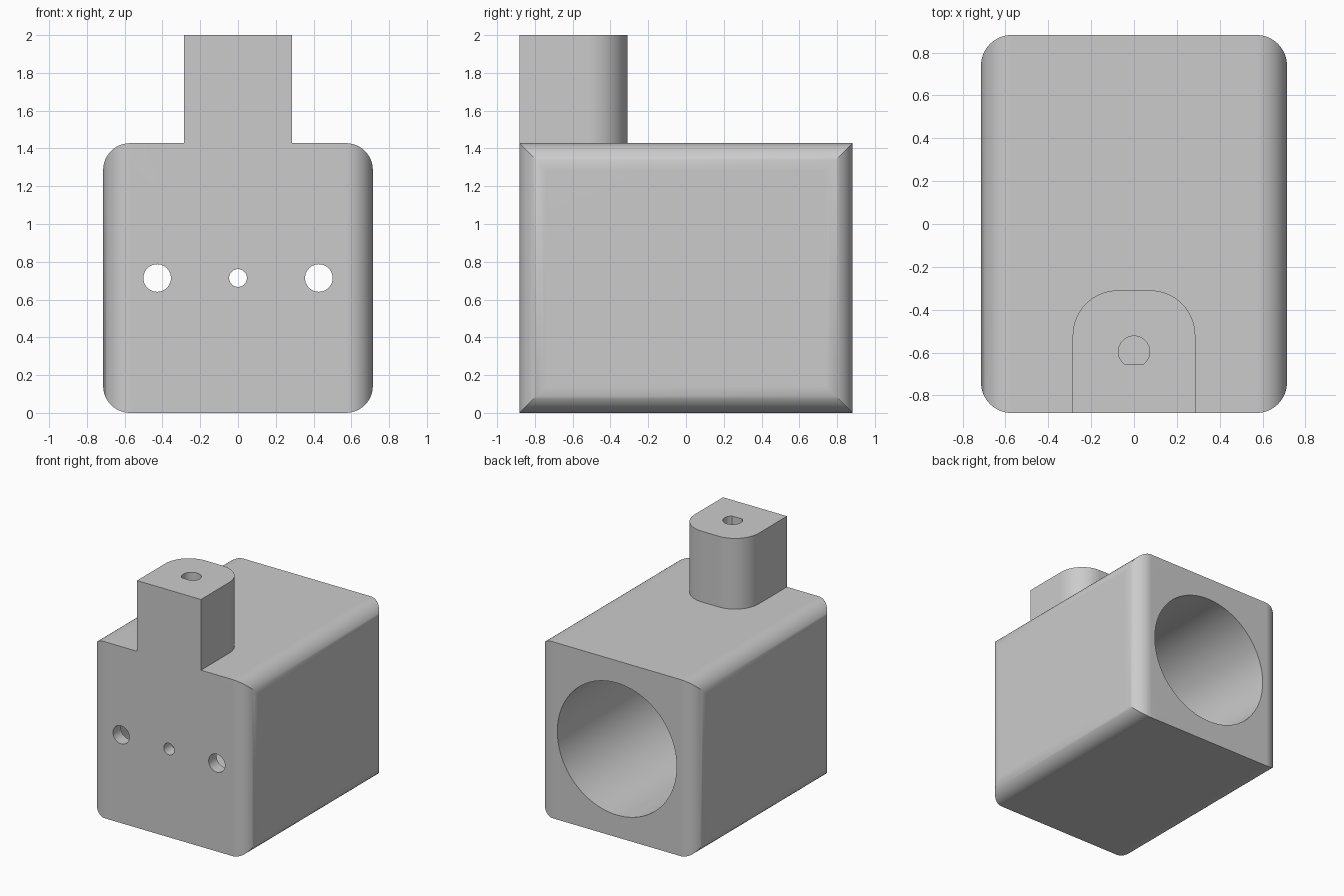
import bpy, bmesh, math
from mathutils import Vector

default = bpy.data.objects.get("Cube")
if default:
    bpy.data.objects.remove(default, do_unlink=True)

WIDTH, DEPTH, HEIGHT = 1.428, 1.764, 1.428
FILLET = 0.143
FRONT = -DEPTH / 2
MID = HEIGHT / 2


def arc(cx, cy, r, a0, a1, steps):
    angles = [math.radians(a0 + (a1 - a0) * i / steps) for i in range(steps + 1)]
    return [(cx + r * math.cos(a), cy + r * math.sin(a)) for a in angles]


def circle(cx, cy, r, steps):
    return arc(cx, cy, r, 0, 360, steps)[:-1]


def rounded_rect(cx, cy, w, h, r):
    x, y = w / 2 - r, h / 2 - r
    corners = [(x, y), (-x, y), (-x, -y), (x, -y)]
    return [p for i, (u, v) in enumerate(corners)
            for p in arc(cx + u, cy + v, r, 90 * i, 90 * i + 90, 12)]


def prism(name, outline, start, end, axis):
    """Extrude a closed outline along z (outline in x, y) or y (outline in x, z)."""
    place = (lambda u, v, t: (u, v, t)) if axis == 'Z' else (lambda u, v, t: (u, t, v))
    bm = bmesh.new()
    face = bm.faces.new([bm.verts.new(place(u, v, start)) for u, v in outline])
    out = bmesh.ops.extrude_face_region(bm, geom=[face], use_keep_orig=True)
    moved = [g for g in out["geom"] if isinstance(g, bmesh.types.BMVert)]
    bmesh.ops.translate(bm, verts=moved, vec=Vector(place(0, 0, end - start)))
    bmesh.ops.recalc_face_normals(bm, faces=bm.faces)
    mesh = bpy.data.meshes.new(name)
    bm.to_mesh(mesh)
    bm.free()
    obj = bpy.data.objects.new(name, mesh)
    bpy.context.collection.objects.link(obj)
    return obj


def combine(target, tool, operation):
    """Apply a boolean and discard the tool object."""
    tool.hide_render = True
    mod = target.modifiers.new(operation.title(), 'BOOLEAN')
    mod.operation, mod.object, mod.solver = operation, tool, 'EXACT'
    bpy.context.view_layer.objects.active = target
    bpy.ops.object.modifier_apply(modifier=mod.name)
    bpy.data.objects.remove(tool, do_unlink=True)


# Housing block: fillets on the side edges, mitred at the corners
housing = prism("housing", rounded_rect(0, MID, WIDTH, HEIGHT, FILLET),
                FRONT, -FRONT, 'Y')
plan = prism("plan_tool", rounded_rect(0, 0, WIDTH, DEPTH, FILLET), -0.2, HEIGHT + 0.2, 'Z')
combine(housing, plan, 'INTERSECT')

# Post flush with the front, rounded at its back corners
half, r = 0.286, 0.21
back = FRONT + 2 * half
post_outline = [(-half, FRONT), (half, FRONT)]
post_outline += arc(half - r, back - r, r, 0, 90, 16)
post_outline += arc(r - half, back - r, r, 90, 180, 16)
combine(housing, prism("post", post_outline, HEIGHT - 0.08, 2.0, 'Z'), 'UNION')

# Large blind bore from the back
combine(housing, prism("bore_tool", circle(0, MID, 0.534, 96),
                       FRONT + 0.1, -FRONT + 0.2, 'Y'), 'DIFFERENCE')

# Two screw holes and a central hole through the front wall
for x, radius in ((-0.428, 0.073), (0, 0.047), (0.428, 0.073)):
    combine(housing, prism("hole_tool", circle(x, MID, radius, 40),
                           FRONT - 0.1, FRONT + 0.3, 'Y'), 'DIFFERENCE')

# D-shaped shaft socket in the post
socket = arc(0, FRONT + half, 0.073, -52, 232, 36)
combine(housing, prism("socket_tool", socket, HEIGHT, 2.1, 'Z'), 'DIFFERENCE')

# Plain grey finish
grey = bpy.data.materials.new("light grey")
grey.use_nodes = True
colour = (0.6, 0.6, 0.6, 1)
grey.diffuse_color = colour
grey.node_tree.nodes["Principled BSDF"].inputs["Base Color"].default_value = colour
housing.data.materials.clear()
housing.data.materials.append(grey)

# Smooth fillets with crisp edges
bpy.ops.object.select_all(action='DESELECT')
housing.select_set(True)
bpy.context.view_layer.objects.active = housing
bpy.ops.object.shade_smooth_by_angle(angle=math.radians(30))
weighted = housing.modifiers.new("Even shading", 'WEIGHTED_NORMAL')
weighted.keep_sharp = True
